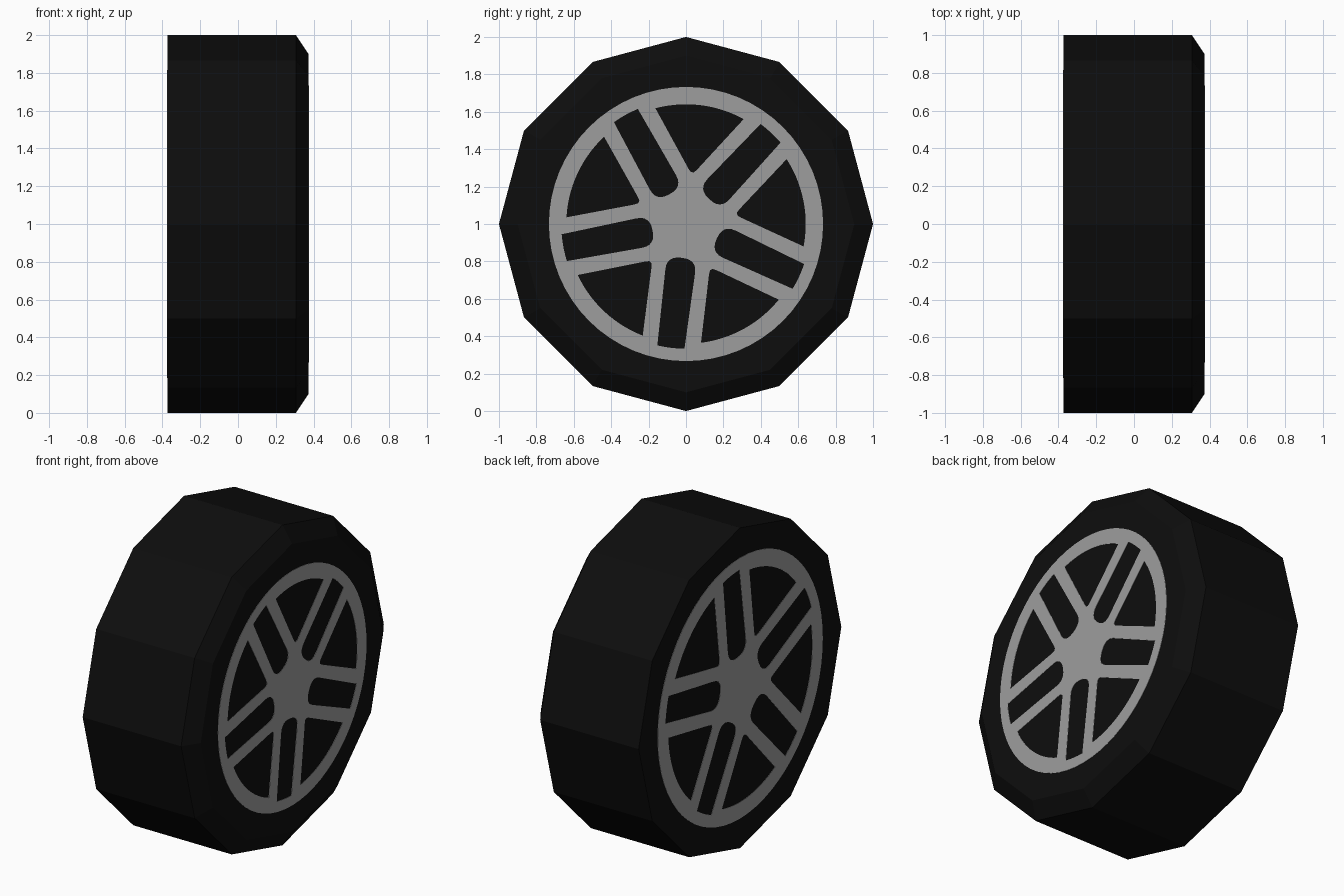
import bpy, bmesh
from math import sin, cos, radians, pi, asin, tan
from mathutils import Matrix

if "Cube" in bpy.data.objects:
    bpy.data.objects.remove(bpy.data.objects["Cube"])

SIDES = 12
HALF = 0.373


def material(name, value):
    m = bpy.data.materials.new(name)
    m.diffuse_color = (value, value, value, 1)
    m.use_nodes = True
    m.node_tree.nodes["Principled BSDF"].inputs["Base Color"].default_value = m.diffuse_color
    return m


black = material("tyre_black", 0.004)
grey = material("rim_grey", 0.34)

# Tyre: twelve-sided drum with a chamfer on the outer (+x) side only
bm = bmesh.new()
rings = []
for x, r in ((-HALF, 1.0), (0.307, 1.0), (HALF, 0.9)):
    rings.append([bm.verts.new((x, r * cos(2 * pi * i / SIDES), 1 + r * sin(2 * pi * i / SIDES)))
                  for i in range(SIDES)])
for a, b in zip(rings, rings[1:]):
    for i in range(SIDES):
        j = (i + 1) % SIDES
        bm.faces.new((a[i], a[j], b[j], b[i]))
bm.faces.new(rings[0])
bm.faces.new(rings[-1])
bmesh.ops.recalc_face_normals(bm, faces=bm.faces)
mesh = bpy.data.meshes.new("tyre")
bm.to_mesh(mesh)
bm.free()
mesh.materials.append(black)
bpy.context.collection.objects.link(bpy.data.objects.new("tyre", mesh))


def arc(r, start, end, n):
    return [(r * cos(start + (end - start) * i / n), r * sin(start + (end - start) * i / n))
            for i in range(n + 1)]


# Slot between the two bars of a spoke pair: rounded inner end, arc outer end
half = asin(0.073 / 0.667)
slot = arc(0.667, -half, half, 4)
for i in range(13):
    t = pi / 2 - pi * i / 12
    c = max(cos(t), 0.0) ** 0.8
    s = abs(sin(t)) ** 0.8 * (1 if t >= 0 else -1)
    slot.append((0.255 - 0.073 * c, 0.08 * s))

# Window between neighbouring spoke pairs: wedge with a blunted tip
half = radians(36) - asin(0.157 / 0.64)
tip = 0.155 / sin(radians(36))
w = 0.03 * tan(radians(36))
window = arc(0.64, -half, half, 14) + [(tip + 0.03, w), (tip + 0.015, w * 0.35),
                                       (tip + 0.015, -w * 0.35), (tip + 0.03, -w)]


def turned(points, angle, scale):
    c, s = cos(angle) * scale, sin(angle) * scale
    return [(x * c - y * s, x * s + y * c) for x, y in points]


# Rim: thin plate with slots and windows left open
def rim(name, first_slot, scale, matrix):
    curve = bpy.data.curves.new(name, 'CURVE')
    curve.dimensions = '2D'
    curve.fill_mode = 'BOTH'
    curve.extrude = 0.002
    outlines = [turned(arc(0.733, 0, 2 * pi, 64)[:-1], 0, scale)]
    for k in range(5):
        a = radians(first_slot + 72 * k)
        outlines.append(turned(slot, a, scale))
        outlines.append(turned(window, a + radians(36), scale))
    for pts in outlines:
        sp = curve.splines.new('POLY')
        sp.points.add(len(pts) - 1)
        for p, (x, y) in zip(sp.points, pts):
            p.co = (x, y, 0, 1)
        sp.use_cyclic_u = True
    curve.materials.append(grey)
    ob = bpy.data.objects.new(name, curve)
    bpy.context.collection.objects.link(ob)
    ob.matrix_world = matrix
    bpy.ops.object.select_all(action='DESELECT')
    ob.select_set(True)
    bpy.context.view_layer.objects.active = ob
    bpy.ops.object.convert(target='MESH')


outer = Matrix(((0, 0, 1, HALF), (1, 0, 0, 0), (0, 1, 0, 1), (0, 0, 0, 1)))
inner = Matrix(((0, 0, -1, -HALF), (-1, 0, 0, 0), (0, 1, 0, 1), (0, 0, 0, 1)))
rim("outer_rim", 47, 1.0, outer)
rim("inner_rim", -47, 1 / 0.9, inner)
